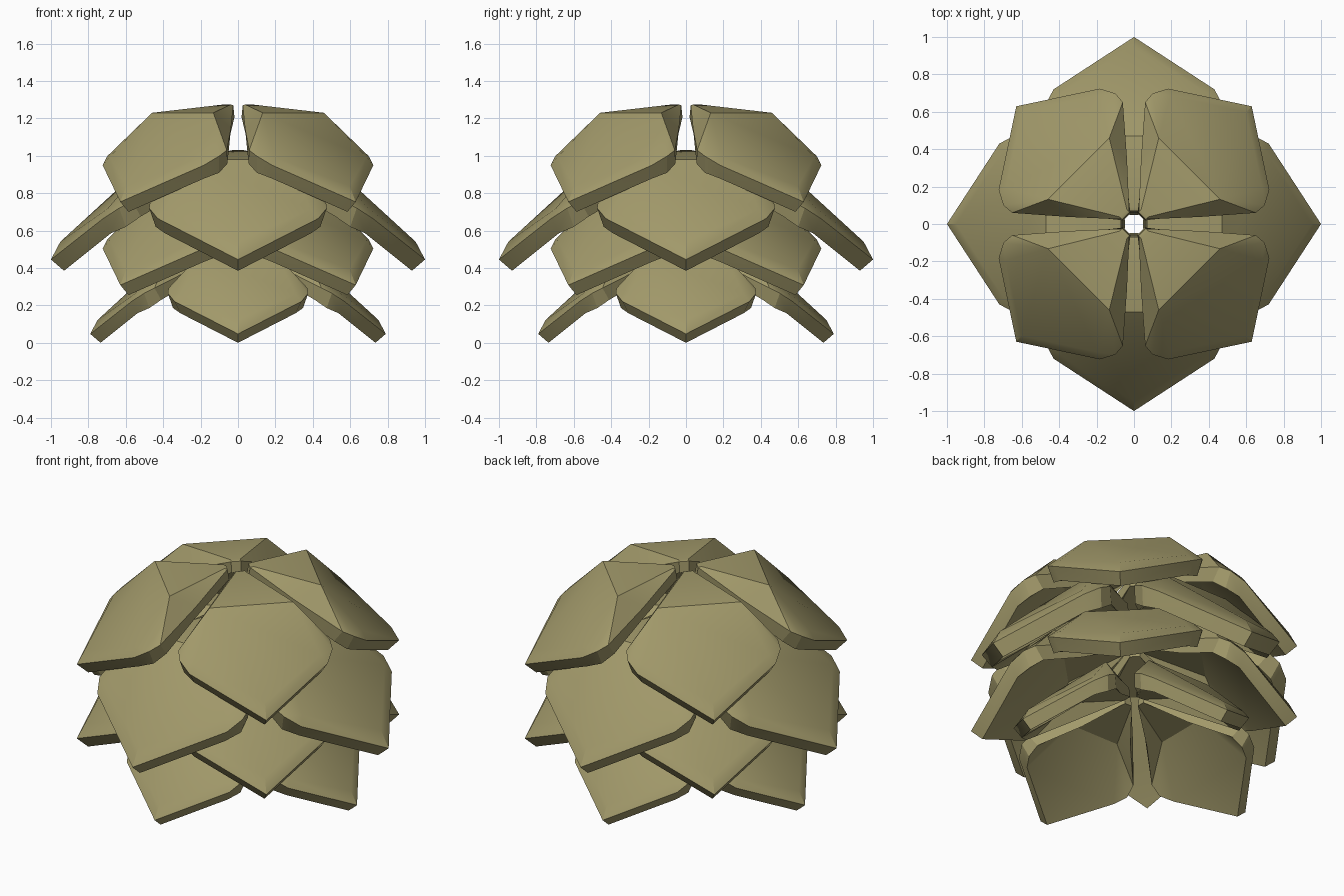
import bpy
import bmesh
import math

cube = bpy.data.objects.get("Cube")
if cube:
    bpy.data.objects.remove(cube, do_unlink=True)

olive = bpy.data.materials.new("olive_tan")
olive.use_nodes = True
colour = (0.36, 0.32, 0.145, 1)
olive.diffuse_color = colour
olive.node_tree.nodes["Principled BSDF"].inputs["Base Color"].default_value = colour

# Half outlines of one scale: (sideways, outward, height), root to tip
RIM = [(.03, .07, .64), (.25, .31, .50), (.47, .565, .37),
       (.475, .635, .335), (.43, .72, .28), (0, 1.0, .06)]
BASE = [(.03, .06, .57), (.22, .30, .42), (.43, .52, .29),
        (.44, .60, .235), (.39, .68, .20), (0, .93, 0)]
CROWN = [(.03, .09, .645), (.26, .47, .595), (.39, .70, .33), (0, .95, .155)]
HOLLOW = [(.20, .42, .49)]


def build_scale():
    bm = bmesh.new()

    def outline(points, side):
        return [bm.verts.new((side * x, -r, z)) for x, r, z in points]

    def both_sides(points):
        right = outline(points, 1)
        left = outline(points[:-1], -1) + [right[-1]] if points[-1][0] == 0 else outline(points, -1)
        return right, left

    rims, bases, crowns, hollows = map(both_sides, (RIM, BASE, CROWN, HOLLOW))

    for rim, base, crown, hollow in zip(rims, bases, crowns, hollows):
        root, shoulder, cheek, tip = crown
        under = hollow[0]
        # Upper slopes, from the crown panels down to the rim
        for face in ((root, rim[0], rim[1]), (root, rim[1], shoulder),
                     (shoulder, rim[1], rim[2]), (shoulder, rim[2], rim[3]),
                     (shoulder, rim[3], cheek), (cheek, rim[3], rim[4]),
                     (cheek, rim[4], rim[5], tip)):
            bm.faces.new(face)
        # Edge thickness
        for i in range(len(rim) - 1):
            bm.faces.new((rim[i], rim[i + 1], base[i + 1], base[i]))
        # Underside slopes
        for i in range(4):
            bm.faces.new((base[i], base[i + 1], under))

    # Panels that span the middle
    (cr, cl), (rr, rl), (br, bl), (hr, hl) = crowns, rims, bases, hollows
    for face in ((cr[0], cr[1], cl[1], cl[0]),
                 (cr[1], cr[2], cr[3], cl[2], cl[1]),
                 (cr[0], cl[0], rl[0], rr[0]),
                 (rr[0], rl[0], bl[0], br[0]),
                 (br[0], bl[0], hl[0], hr[0]),
                 (hr[0], hl[0], bl[4], bl[5], br[4])):
        bm.faces.new(face)

    bmesh.ops.recalc_face_normals(bm, faces=bm.faces)
    mesh = bpy.data.meshes.new("cone_scale")
    bm.to_mesh(mesh)
    bm.free()
    mesh.materials.append(olive)
    return mesh


# Four staggered tiers: name, size, height, turn
TIERS = [("bottom", .79, 0, 0), ("lower", .89, .255, 45),
         ("upper", 1.0, .385, 0), ("top", .89, .70, 45)]

scale_mesh = build_scale()
for name, size, height, turn in TIERS:
    for i in range(4):
        part = bpy.data.objects.new(f"{name}_scale_{i + 1}", scale_mesh)
        part.location.z = height
        part.rotation_euler.z = math.radians(turn + 90 * i)
        part.scale = (size, size, size)
        bpy.context.collection.objects.link(part)

# All scales share one mesh, so shading one shades them all
bpy.ops.object.select_all(action="DESELECT")
part.select_set(True)
bpy.context.view_layer.objects.active = part
bpy.ops.object.shade_smooth_by_angle(angle=math.radians(30))
